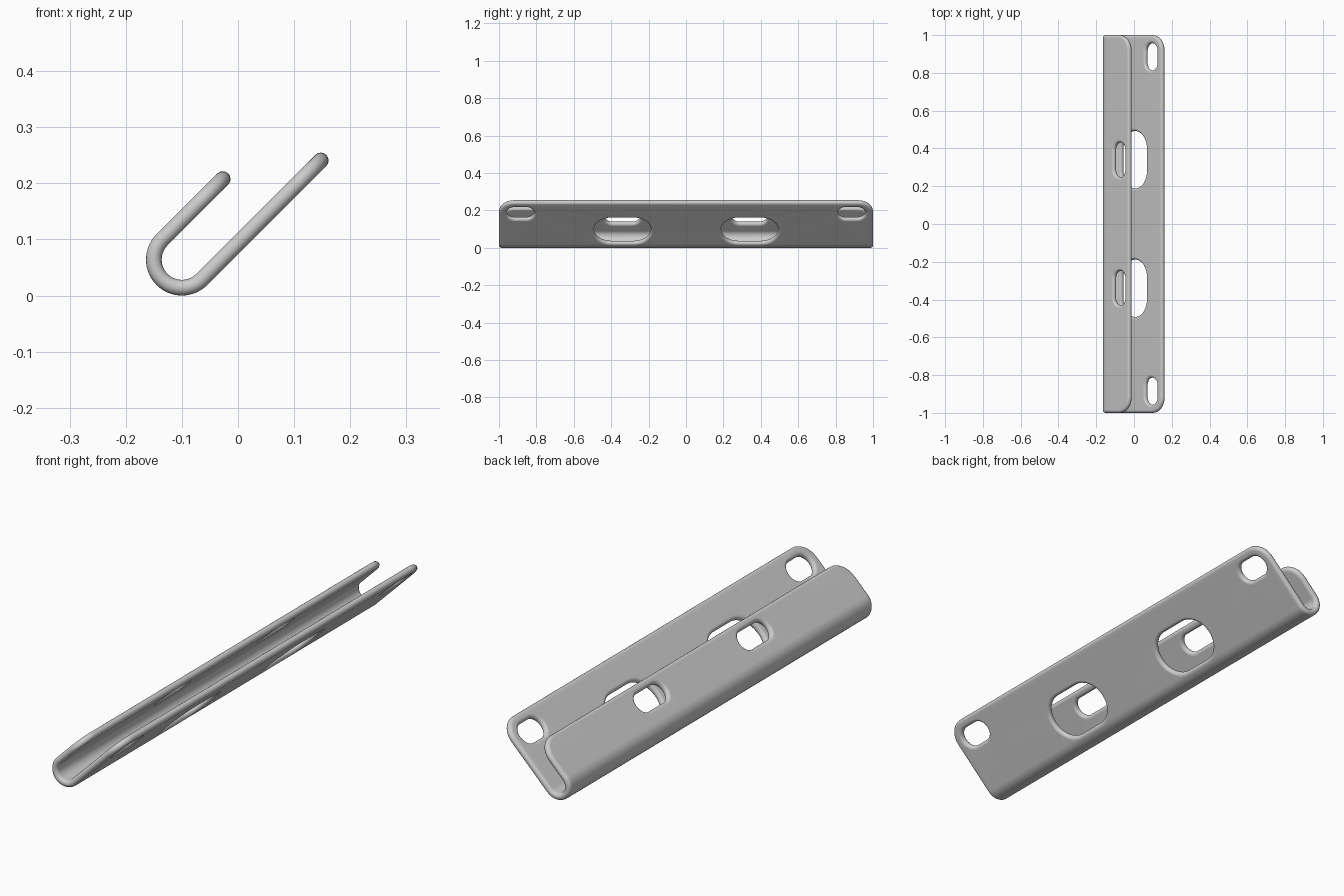
import bpy, bmesh, math
from mathutils import Vector
from mathutils.geometry import delaunay_2d_cdt

if "Cube" in bpy.data.objects:
    bpy.data.objects.remove(bpy.data.objects["Cube"])

T = 0.014               # half thickness of the sheet, also its edge rounding
R = 0.05                # bend radius at mid thickness
L = math.pi * R         # arc length of the bend
CX, CZ = -0.1, 0.064    # bend centre
LONG, SHORT = 0.314, 0.167
K = math.sqrt(0.5)


def contour(cu, cy, hu, hy, rad, n, skip_u):
    """Rounded rectangle in the flat sheet (u across the bend, y along it)."""
    pts = []
    for q, (su, sy) in enumerate([(1, 1), (-1, 1), (-1, -1), (1, -1)]):
        # a full half-round end shares its middle point between two quadrants
        last = n if skip_u and q % 2 == 0 else n + 1
        for i in range(last):
            a = math.pi / 2 * (q + i / n)
            pts.append((cu + su * (hu - rad) + rad * math.cos(a),
                        cy + sy * (hy - rad) + rad * math.sin(a)))
    return pts


def add_edge(bm, cu, cy, hu, hy, rad, sign, n=8, steps=8):
    """Full-round rim along a contour; returns its two border loops."""
    rings = []
    for k in range(steps + 1):
        th = math.pi * (k / steps - 0.5)
        d = sign * T * math.cos(th)
        pts = contour(cu, cy, hu + d, hy + d, rad + d, n, abs(hu - rad) < 1e-6)
        rings.append([bm.verts.new((u, y, T * math.sin(th))) for u, y in pts])
    m = len(rings[0])
    for a, b in zip(rings, rings[1:]):
        for i in range(m):
            j = (i + 1) % m
            bm.faces.new((a[i], a[j], b[j], b[i]))
    return rings[0], rings[-1]


def fill(bm, loops):
    """Triangulate between the outline (first loop) and the convex holes."""
    verts, owner, edges = [], [], []
    for k, loop in enumerate(loops):
        s, m = len(verts), len(loop)
        verts += loop
        owner += [k] * m
        edges += [(s + i, s + (i + 1) % m) for i in range(m)]
    _, _, tris, orig, _, _ = delaunay_2d_cdt(
        [v.co.xy for v in verts], edges, [], 0, 1e-7)
    for t in tris:
        ids = [orig[i][0] for i in t]
        owners = {owner[i] for i in ids}
        if len(owners) == 1 and owners != {0}:
            continue                        # triangle lies inside a hole
        bm.faces.new([verts[i] for i in ids])


def bend(co):
    """Fold the flat sheet into the tilted J section."""
    u, y, w = co
    if u >= 0:
        x, z = CX + K * (R + w + u), CZ + K * (u - R - w)
    elif u > -L:
        a = -math.pi / 4 + u / R
        x, z = CX + (R + w) * math.cos(a), CZ + (R + w) * math.sin(a)
    else:
        s = -u - L
        x, z = CX + K * (s - R - w), CZ + K * (s + R + w)
    return Vector((x, y, z))


bm = bmesh.new()
u0, u1 = -L - SHORT, LONG

# outline of the sheet, then its holes
borders = [add_edge(bm, (u0 + u1) / 2, 0, (u1 - u0) / 2 - T, 1 - T, 0.066, 1)]
for side in (-1, 1):
    # mounting slots, large openings, small slots in the short lip
    borders.append(add_edge(bm, 0.231, side * 0.885, 0.058, 0.086, 0.058, -1))
    borders.append(add_edge(bm, 0.101, side * 0.34, 0.108, 0.166, 0.108, -1, 12))
    borders.append(add_edge(bm, -L - 0.093, side * 0.34, 0.055, 0.106, 0.055, -1))

# both flat faces of the sheet
for k in (0, 1):
    fill(bm, [b[k] for b in borders])

# cut lines across the bend, then fold
STEPS = 28
for i in range(STEPS + 1):
    bmesh.ops.bisect_plane(bm, geom=bm.verts[:] + bm.edges[:] + bm.faces[:], dist=1e-5,
                           plane_co=(-L * i / STEPS, 0, 0), plane_no=(1, 0, 0))
for v in bm.verts:
    v.co = bend(v.co)
bmesh.ops.recalc_face_normals(bm, faces=bm.faces[:])

mesh = bpy.data.meshes.new("folded_bracket")
bm.to_mesh(mesh)
bm.free()
bracket = bpy.data.objects.new("folded_bracket", mesh)
bpy.context.collection.objects.link(bracket)

mat = bpy.data.materials.new("plain grey")
mat.diffuse_color = (0.6, 0.6, 0.6, 1)
mat.use_nodes = True
mat.node_tree.nodes["Principled BSDF"].inputs["Base Color"].default_value = mat.diffuse_color
mesh.materials.append(mat)

bpy.context.view_layer.objects.active = bracket
bracket.select_set(True)
bpy.ops.object.shade_smooth_by_angle(angle=math.radians(40))
weighted = bracket.modifiers.new("weighted_normals", 'WEIGHTED_NORMAL')
weighted.keep_sharp = True
